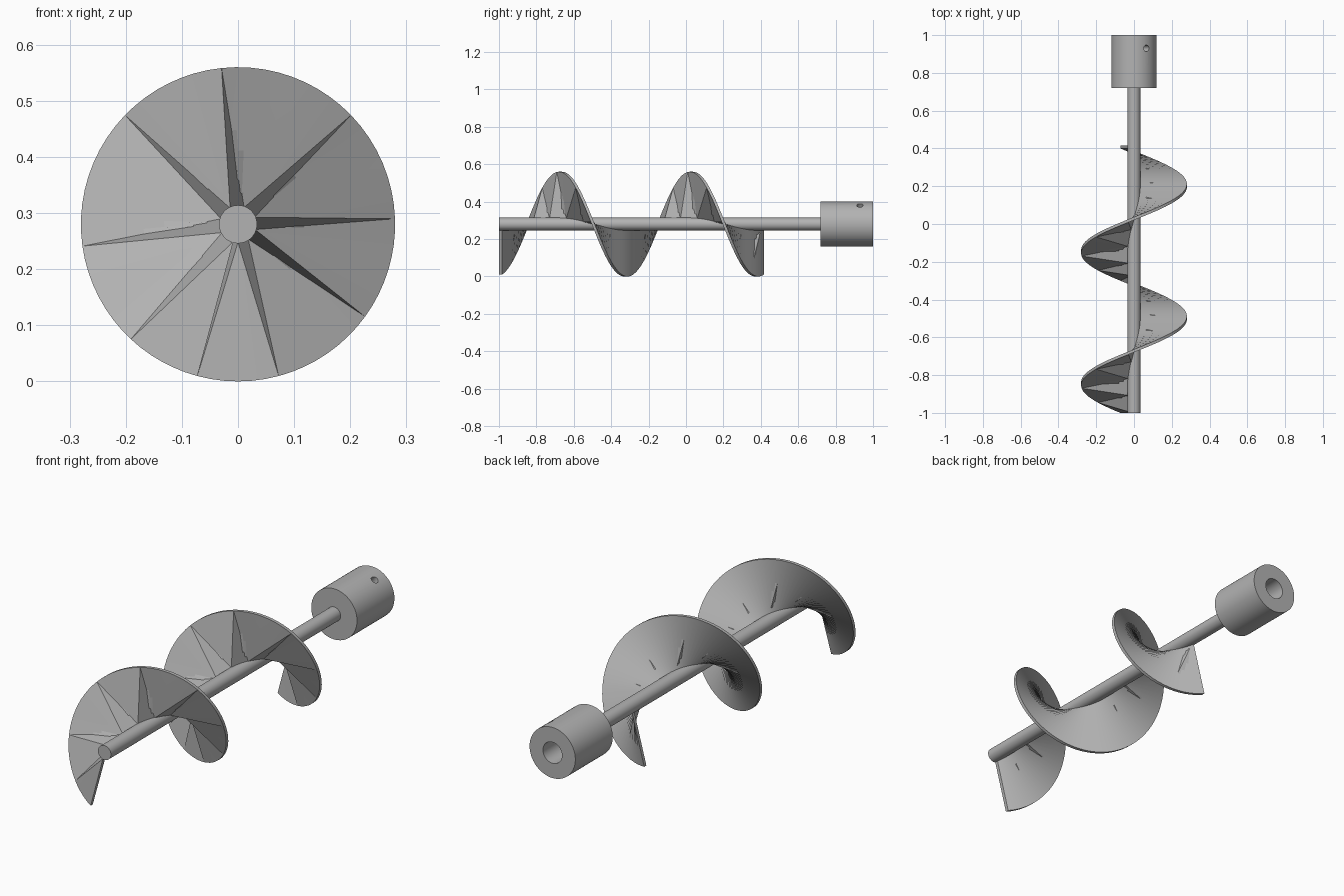
import bpy, bmesh, math
from mathutils import Vector

if "Cube" in bpy.data.objects:
    bpy.data.objects.remove(bpy.data.objects["Cube"])

ZC = 0.28          # height of the auger axis
R_SHAFT, R_RIM = 0.034, 0.28
PITCH, THICK = 0.70, 0.016
START, END = 15.0, 735.0

steel = bpy.data.materials.new("grey steel")
steel.diffuse_color = (0.45, 0.45, 0.45, 1)
steel.use_nodes = True
steel.node_tree.nodes["Principled BSDF"].inputs["Base Color"].default_value = steel.diffuse_color


def finish(name, bm):
    bmesh.ops.recalc_face_normals(bm, faces=bm.faces)
    me = bpy.data.meshes.new(name)
    bm.to_mesh(me)
    bm.free()
    me.materials.append(steel)
    ob = bpy.data.objects.new(name, me)
    bpy.context.collection.objects.link(ob)
    return ob


def smooth(ob, angle=30):
    bpy.ops.object.select_all(action='DESELECT')
    ob.select_set(True)
    bpy.context.view_layer.objects.active = ob
    bpy.ops.object.shade_smooth_by_angle(angle=math.radians(angle))


def lathe(name, profile, n=64):
    """Turn (radius, y) points around the axis; radius 0 points become poles."""
    bm = bmesh.new()
    rings = []
    for r, y in profile:
        if r == 0:
            rings.append([bm.verts.new((0, y, ZC))] * n)
        else:
            rings.append([bm.verts.new((r * math.cos(2 * math.pi * i / n), y,
                                        ZC + r * math.sin(2 * math.pi * i / n))) for i in range(n)])
    for a, b in zip(rings, rings[1:]):
        for i in range(n):
            j = (i + 1) % n
            bm.faces.new(list(dict.fromkeys((a[i], a[j], b[j], b[i]))))
    return finish(name, bm)


# straight shaft
smooth(lathe("shaft", [(0, -1), (R_SHAFT, -1), (R_SHAFT, 0.74), (0, 0.74)], 40))

# drive collar with blind bore
collar = lathe("drive_collar", [(0, 0.72), (0.12, 0.72), (0.12, 1.0),
                                (0.05, 1.0), (0.05, 0.76), (0, 0.76)])

# radial set screw hole through the collar wall
d = Vector((0.55, 0, 0.835)).normalized()
bpy.ops.mesh.primitive_cylinder_add(vertices=24, radius=0.017, depth=0.13,
                                    location=Vector((0, 0.93, ZC)) + d * 0.085,
                                    rotation=d.to_track_quat('Z', 'Y').to_euler())
cutter = bpy.context.object
cutter.name = "screw_hole_cutter"
cutter.hide_render = True
mod = collar.modifiers.new("screw_hole", 'BOOLEAN')
mod.operation, mod.solver, mod.object = 'DIFFERENCE', 'EXACT', cutter
bpy.ops.object.select_all(action='DESELECT')
collar.select_set(True)
bpy.context.view_layer.objects.active = collar
bpy.ops.object.modifier_apply(modifier=mod.name)
bpy.data.objects.remove(cutter)
smooth(collar)


# screw flight: smooth back, front made of fans joined by narrow wedges
def helix(r, deg, off=0.0):
    a = math.radians(deg)
    return (-r * math.sin(a), -1 + PITCH * (deg - START) / 360 + off, ZC - r * math.cos(a))


turn = [15, 43, 82, 134, 174, 226, 268, 306, 345]
wedges = turn + [t + 360 for t in turn] + [END]
R_IN = R_SHAFT - 0.002

bm = bmesh.new()
add = lambda *p: bm.verts.new(helix(*p))
front_rim, back_rim, back_in = [], [], []
prev_hub = first_hub = None
for a, b in zip(wedges, wedges[1:]):
    n = max(2, round((b - a) / 5))
    hub = add(R_IN, START if a == START else END if b == END else (a + b) / 2)
    if prev_hub is None:
        first_hub = hub
        front_rim.append(add(R_RIM, a))
        back_rim.append(add(R_RIM, a, THICK))
        back_in.append(add(R_IN, a, THICK))
    else:
        bm.faces.new((prev_hub, hub, front_rim[-1]))      # wedge
    for k in range(1, n + 1):
        t = a + (b - a) * k / n
        front_rim.append(add(R_RIM, t))
        back_rim.append(add(R_RIM, t, THICK))
        back_in.append(add(R_IN, t, THICK))
        bm.faces.new((hub, front_rim[-1], front_rim[-2]))  # fan
        bm.faces.new((front_rim[-2], front_rim[-1], back_rim[-1], back_rim[-2]))
        bm.faces.new((back_rim[-2], back_rim[-1], back_in[-1], back_in[-2]))
    prev_hub = hub
# end caps of the flight
bm.faces.new((first_hub, front_rim[0], back_rim[0], back_in[0]))
bm.faces.new((prev_hub, front_rim[-1], back_rim[-1], back_in[-1]))
smooth(finish("screw_flight", bm), 20)
